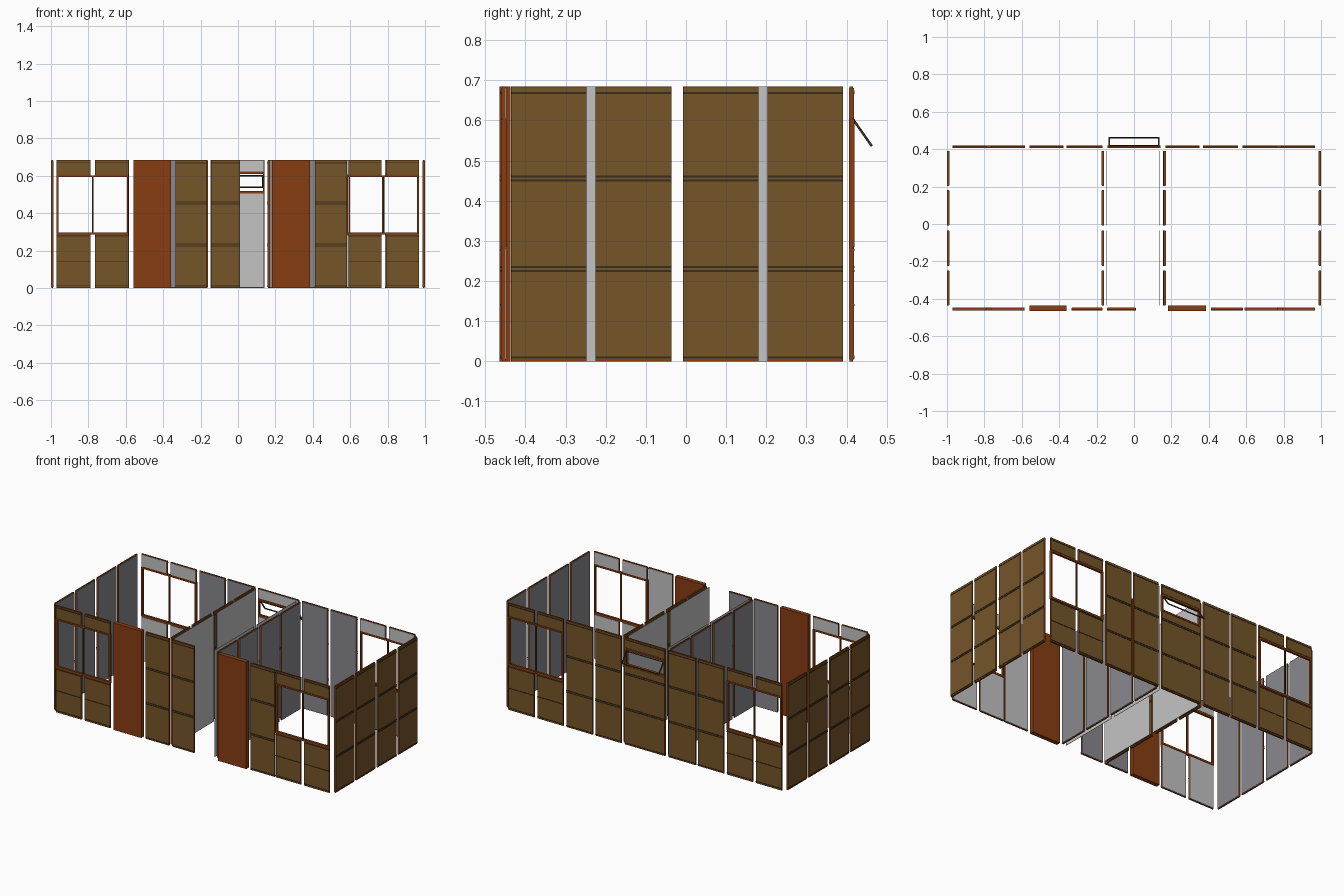
import bpy, bmesh, math
from mathutils import Matrix

if "Cube" in bpy.data.objects:
    bpy.data.objects.remove(bpy.data.objects["Cube"])

def mat(name, r, g, b):
    m = bpy.data.materials.new(name)
    m.diffuse_color = (r, g, b, 1)
    m.use_nodes = True
    m.node_tree.nodes["Principled BSDF"].inputs["Base Color"].default_value = m.diffuse_color
    return m

MATS = [mat("cladding brown", 0.18, 0.09, 0.022),
        mat("frame red brown", 0.245, 0.048, 0.006),
        mat("light grey lining", 0.55, 0.55, 0.55),
        mat("dark grey lining", 0.25, 0.25, 0.275),
        mat("dark flashing", 0.04, 0.026, 0.01)]
CLAD, FRAME, LIGHT, DARK, FLASH = range(5)
H = 0.685      # wall height
T = 0.0125     # panel thickness without flashing

def build(name, boxes):
    """One mesh from boxes (x0, x1, y0, y1, z0, z1, material)."""
    me = bpy.data.meshes.new(name)
    bm = bmesh.new()
    used = sorted({b[6] for b in boxes})
    for x0, x1, y0, y1, z0, z1, m in boxes:
        M = (Matrix.Translation(((x0 + x1) / 2, (y0 + y1) / 2, (z0 + z1) / 2))
             @ Matrix.Diagonal((abs(x1 - x0), abs(y1 - y0), z1 - z0, 1)))
        vs = bmesh.ops.create_cube(bm, size=1, matrix=M)["verts"]
        for f in {f for v in vs for f in v.link_faces}:
            f.material_index = used.index(m)
    bm.to_mesh(me)
    bm.free()
    for m in used:
        me.materials.append(MATS[m])
    ob = bpy.data.objects.new(name, me)
    bpy.context.collection.objects.link(ob)
    return ob

class Wall:
    """A wall line: runs along axis, inner face at pos, outside towards sign."""
    def __init__(self, axis, pos, sign):
        self.axis, self.pos, self.sign = axis, pos, sign

    def box(self, u0, u1, w0, w1, z0, z1, m):
        a, b = self.pos + self.sign * w0, self.pos + self.sign * w1
        return (u0, u1, a, b, z0, z1, m) if self.axis == "x" else (a, b, u0, u1, z0, z1, m)

    def layers(self, u0, u1, z0, z1, lining, seams):
        # lining inside, timber core, cladding outside, flashing over the seams
        e = 0.004
        out = [self.box(u0, u1, 0.002, 0.0105, z0, z1, FRAME),
               self.box(u0 + .002, u1 - .002, 0, 0.002, z0 + e, z1 - e, lining),
               self.box(u0, u1, 0.0105, T, z0 + e, z1 - e, CLAD)]
        for z in seams:
            out.append(self.box(u0, u1, T - .001, T + .0018, z - .0025, z + .0025, FLASH))
        return out

    def panel(self, name, u0, u1, lining=DARK):
        build(name, self.layers(u0, u1, 0, H, lining,
                                (0.010, 0.225, 0.235, 0.450, 0.460, 0.668)))

    def window(self, name, u0, u1):
        # two sill panels, two headers, a frame with a thin mullion
        mid, sill, head = (u0 + u1) / 2, 0.285, 0.602
        boxes = []
        for a, b in ((u0, mid - .012), (mid + .012, u1)):
            boxes += self.layers(a, b, 0, sill, LIGHT, (0.012, 0.14, 0.277))
            boxes += self.layers(a, b, head, H, LIGHT, (0.672,))
        build(name + "_panels", boxes)
        build(name + "_frame", [
            self.box(u0, u1, 0, T + .0015, sill, sill + .012, FRAME),
            self.box(u0, u1, 0, T + .0015, head - .010, head, FRAME),
            self.box(u0, u0 + .009, 0, T + .0015, sill + .012, head - .010, FRAME),
            self.box(u1 - .009, u1, 0, T + .0015, sill + .012, head - .010, FRAME),
            self.box(mid - .004, mid + .004, .003, .010, sill + .012, head - .010, FRAME),
            self.box(mid - .004, mid + .004, .010, .012, sill + .012, head - .010, FLASH)])

front = Wall("x", -0.4475, -1)
back = Wall("x", 0.4055, 1)

# Front wall
front.window("front_left_window", -0.97, -0.585)
front.panel("front_panel_1", -0.333, -0.168)
front.panel("front_panel_2", -0.145, 0.010)
front.panel("front_panel_3", 0.411, 0.582, LIGHT)
front.window("front_right_window", 0.59, 0.967)

# Solid doors
for name, a, b in (("left_door", -0.558, -0.36), ("right_door", 0.183, 0.384)):
    build(name, [(a, b, -0.465, -0.437, 0, H, FRAME)])

# Back wall
back.window("back_left_window", -0.97, -0.582)
for i, (a, b) in enumerate(((-0.56, -0.377), (-0.36, -0.168), (0.168, 0.35), (0.37, 0.556))):
    back.panel("back_panel_%d" % (i + 1), a, b)
back.window("back_right_window", 0.58, 0.967)

# Back centre panel with a small high opening
U = 0.142
build("back_centre_panel",
      back.layers(-U, U, 0, 0.508, LIGHT, (0.010, 0.225, 0.235, 0.450, 0.460))
      + back.layers(-U, U, 0.619, H, LIGHT, (0.672,)))
build("back_centre_frame", [
    back.box(-U, U, 0, T + .001, 0.508, 0.518, FRAME),
    back.box(-U, U, 0, T + .001, 0.608, 0.619, FRAME),
    back.box(-U, -U + .009, 0, T + .001, 0.518, 0.608, FRAME),
    back.box(U - .009, U, 0, T + .001, 0.518, 0.608, FRAME)])

# Top-hung sash, swung open
L, W, B = 0.082, 0.135, 0.006
sash = build("open_sash", [
    (-W, W, -.003, .003, -B, 0, FLASH),
    (-W, W, -.003, .003, -L, -L + B, FLASH),
    (-W, -W + B, -.003, .003, -L + B, -B, FLASH),
    (W - B, W, -.003, .003, -L + B, -B, FLASH)])
sash.location = (0, 0.416, 0.603)
sash.rotation_euler.x = math.atan2(0.047, 0.067)

# Side walls and the two corridor partitions
walls = {"left_side": Wall("y", -0.986, -1), "right_side": Wall("y", 0.986, 1),
         "left_partition": Wall("y", -0.174, 1), "right_partition": Wall("y", 0.170, -1)}
spans = ((-0.436, -0.248), (-0.225, -0.036), (-0.008, 0.181), (0.203, 0.391))
for name, wall in walls.items():
    for i, (a, b) in enumerate(spans):
        wall.panel("%s_panel_%d" % (name, i + 1), a, b)

# Thin corridor lining sheets
for side, x in (("left", -0.146), ("right", 0.138)):
    for part, a, b in (("front", -0.436, -0.036), ("rear", -0.008, 0.391)):
        build("%s_corridor_sheet_%s" % (side, part), [(x - .001, x + .001, a, b, 0, H, LIGHT)])
